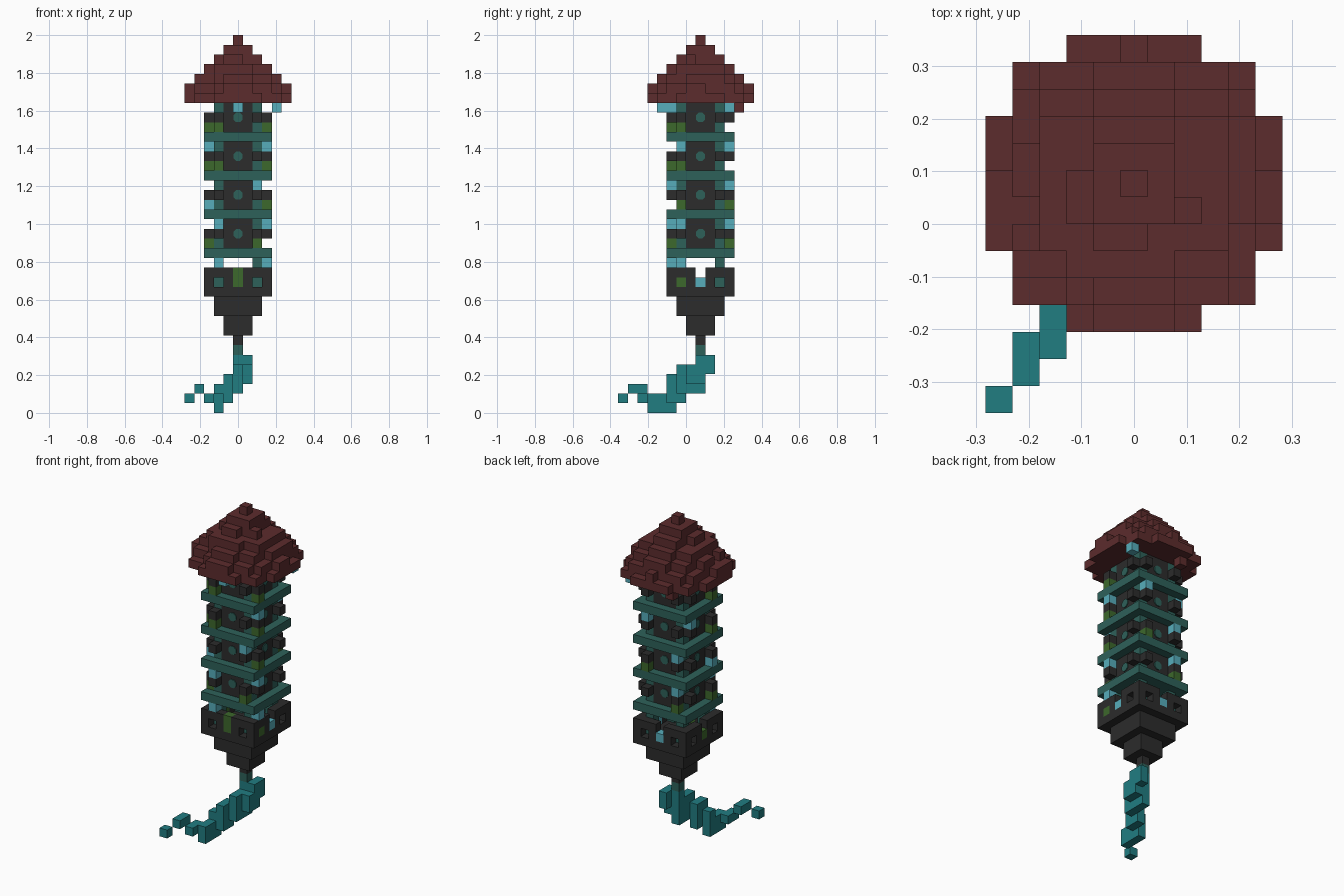
import bpy, bmesh, math, random
from mathutils import Vector, Matrix

cube = bpy.data.objects.get("Cube")
if cube:
    bpy.data.objects.remove(cube)

U = 2 / 39          # edge of one block
MID = 1.5 * U       # depth of the tower axis
random.seed(4)


def material(name, r, g, b):
    m = bpy.data.materials.new(name)
    m.use_nodes = True
    m.diffuse_color = (r, g, b, 1)
    m.node_tree.nodes["Principled BSDF"].inputs["Base Color"].default_value = (r, g, b, 1)
    return m


ROOF = material("dark red", .107, .025, .026)
TRIM = material("dark teal", .027, .12, .102)
STONE = material("charcoal", .025, .025, .025)
ROPE = material("bright teal", .015, .205, .222)
BLUE = material("pale blue", .095, .42, .50)
GREEN = material("moss green", .046, .138, .025)


def place(i, j, k):
    return Vector((i * U, MID + j * U, k * U))


def finish(name, bm, mat):
    mesh = bpy.data.meshes.new(name)
    bm.to_mesh(mesh)
    bm.free()
    mesh.materials.append(mat)
    obj = bpy.data.objects.new(name, mesh)
    bpy.context.collection.objects.link(obj)
    return obj


def blocks(name, cells, mat):
    """Join unit blocks into one shell, keeping only outer faces."""
    cells = set(cells)
    bm = bmesh.new()
    for cell in cells:
        centre = place(*cell) + Vector((0, 0, U / 2))
        for axis in range(3):
            for sign in (-1, 1):
                near = list(cell)
                near[axis] += sign
                if tuple(near) in cells:
                    continue
                n, a, b = Vector(), Vector(), Vector()
                n[axis] = sign * U / 2
                a[(axis + 1) % 3] = U / 2
                b[(axis + 2) % 3] = sign * U / 2
                bm.faces.new([bm.verts.new(centre + n + p)
                              for p in (-a - b, a - b, a + b, b - a)])
    bmesh.ops.remove_doubles(bm, verts=bm.verts, dist=U / 100)
    return finish(name, bm, mat)


def span(i0, i1, j0, j1, k0, k1):
    return [(i, j, k) for i in range(i0, i1 + 1)
            for j in range(j0, j1 + 1) for k in range(k0, k1 + 1)]


def square(r, k0, k1):
    return span(-r, r, -r, r, k0, k1)


def edge(r, k0, k1):
    return [c for c in square(r, k0, k1) if max(abs(c[0]), abs(c[1])) == r]


# Hanging rope
rope = []
for s in ((0, 0, 0, 0, 2, 5), (1, 1, 0, 1, 4, 5), (1, 1, -1, 0, 3, 4),
          (0, 0, -2, -1, 2, 4), (-1, -1, -3, -2, 1, 3), (-2, -2, -3, -3, 0, 2),
          (-2, -2, -5, -4, 0, 1), (-3, -3, -6, -5, 1, 1),
          (-4, -4, -7, -6, 2, 2), (-5, -5, -8, -8, 1, 1)):
    rope += span(*s)
blocks("rope", rope, ROPE)
blocks("rope_knot", [(0, 0, 6)], TRIM)

# Stepped base with a notched parapet
base = square(0, 7, 7) + square(1, 8, 9) + square(2, 10, 11) + square(3, 12, 12)
for i, j, k in edge(3, 13, 14):
    along = min(abs(i), abs(j))
    if along == 0 or (along == 2 and k == 13):
        continue
    base.append((i, j, k))
blocks("base", base, STONE)

# Corner posts, floors and core walls
blocks("corner_posts", [(x, y, k) for x in (-2, 2) for y in (-2, 2)
                        for k in range(13, 32)], TRIM)
levels = (16, 20, 24, 28)
arms = []
for n, k in enumerate(levels):
    blocks(f"floor_{n + 1}", square(3, k, k), TRIM)
    blocks(f"core_wall_{n + 1}", [c for c in square(2, k + 1, k + 3)
                                  if abs(c[0]) + abs(c[1]) < 4], STONE)
    for x in (-1, 1):
        for y in (-1, 1):
            arms += [(3 * x, 2 * y, k + 2), (2 * x, 3 * y, k + 2)]
blocks("bracket_arms", arms, STONE)

# Eight-sided window plates on each wall
bm = bmesh.new()
for k in levels:
    for turn in range(4):
        ang = turn * math.pi / 2
        out = Vector((math.cos(ang), math.sin(ang), 0))
        pos = place(0, 0, k + 2.5) + out * (2.5 * U + .002)
        mat = Matrix.Translation(pos) @ out.to_track_quat("Z", "Y").to_matrix().to_4x4() \
            @ Matrix.Rotation(math.pi / 8, 4, "Z")
        bmesh.ops.create_cone(bm, cap_ends=True, segments=8, radius1=.027,
                              radius2=.027, depth=.006, matrix=mat)
finish("round_windows", bm, TRIM)

# Lamps and moss around the brackets
blocks("lamps", [(-2, -3, 15), (3, -2, 15), (-2, -3, 19), (3, -2, 19), (-2, 3, 19),
                 (-3, -2, 21), (2, -3, 23), (-3, 2, 27), (3, -2, 27), (2, 3, 27),
                 (-2, 3, 23), (0, -3, 31), (0, -4, 31), (4, 3, 31),
                 (3, 0, 13), (0, 3, 13)], BLUE)
blocks("moss", [(-3, -2, 17), (2, -3, 17), (3, -2, 21), (2, 3, 21), (3, -2, 25),
                (-3, -2, 25), (-2, -3, 25), (-3, -2, 29), (-2, -3, 29), (3, -2, 29),
                (-2, 3, 17), (0, -3, 13), (0, -3, 14), (3, -2, 13), (-3, 0, 13)], GREEN)

# Rough conical roof
radii = (5.75, 5.2, 4.4, 3.5, 2.3, 1.3, .5)
roof = [(-2, 4, 31)]
for i, j, _ in square(5, 0, 0):
    rough = random.uniform(-.45, .4)
    for n, r in enumerate(radii):
        wobble = rough if 0 < n < 6 else 0
        if math.hypot(i, j) + wobble < r:
            roof.append((i, j, 32 + n))
blocks("roof", roof, ROOF)
